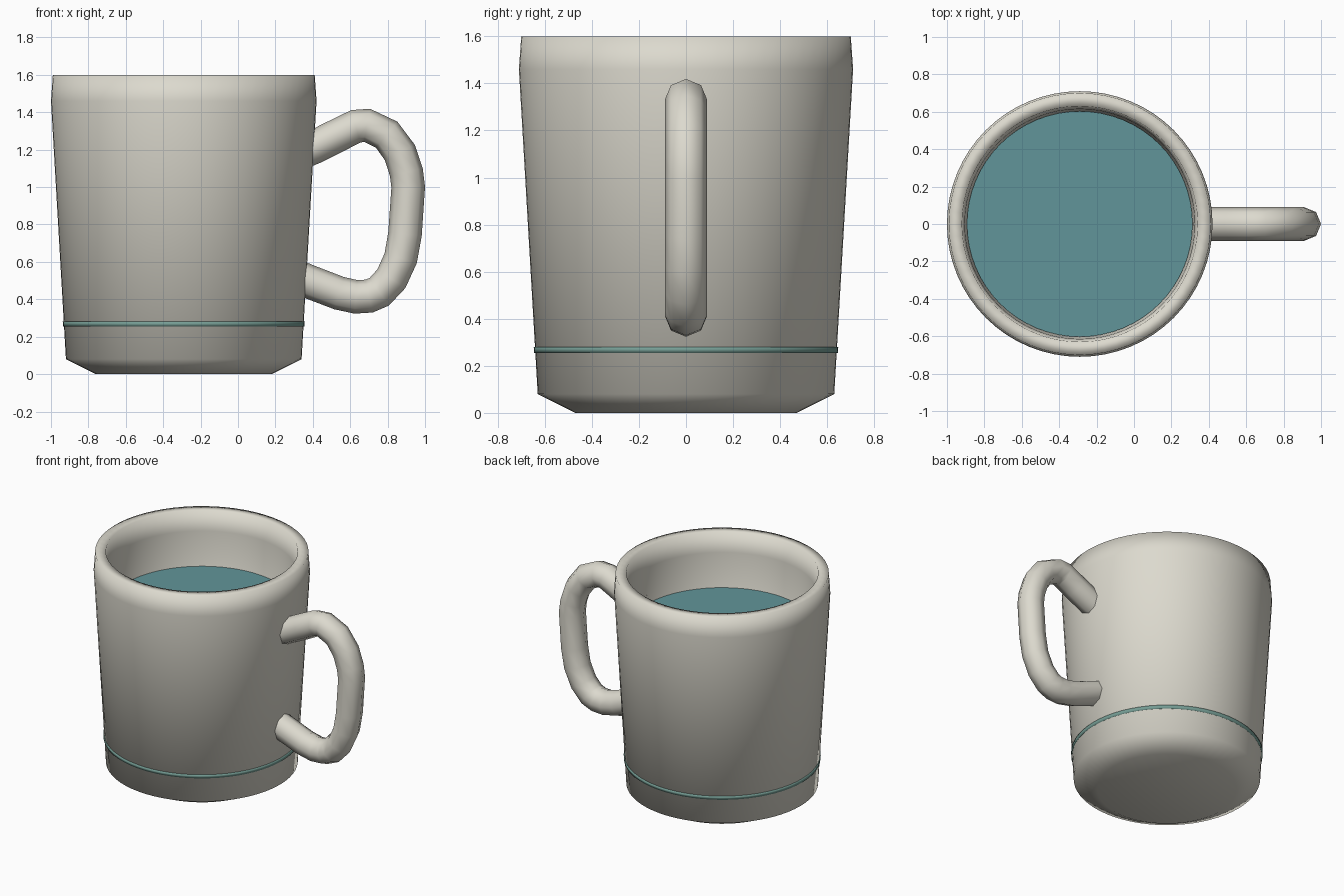
import bpy, bmesh, math

if "Cube" in bpy.data.objects:
    bpy.data.objects.remove(bpy.data.objects["Cube"])

CX = -0.29   # axis of the cup
SEGS = 64


def material(name, rgb):
    m = bpy.data.materials.new(name)
    m.diffuse_color = (*rgb, 1)
    m.use_nodes = True
    m.node_tree.nodes["Principled BSDF"].inputs["Base Color"].default_value = m.diffuse_color
    return m


def lathe(name, profile, mat=None):
    """Revolve (radius, z) points about the cup axis; radius 0 closes with a pole."""
    bm = bmesh.new()
    rings = []
    for r, z in profile:
        n = 1 if r == 0 else SEGS
        rings.append([bm.verts.new((CX + r * math.cos(2 * math.pi * i / SEGS),
                                    r * math.sin(2 * math.pi * i / SEGS), z)) for i in range(n)])
    for a, b in zip(rings, rings[1:]):
        for i in range(SEGS):
            j = (i + 1) % SEGS
            quad = [a[i % len(a)], a[j % len(a)], b[j % len(b)], b[i % len(b)]]
            bm.faces.new(list(dict.fromkeys(quad)))
    for f in bm.faces:
        f.smooth = True
    me = bpy.data.meshes.new(name)
    bm.to_mesh(me)
    bm.free()
    ob = bpy.data.objects.new(name, me)
    bpy.context.collection.objects.link(ob)
    if mat:
        me.materials.append(mat)
    return ob


clay = material("clay", (0.72, 0.70, 0.62))
teal = material("teal_glaze", (0.18, 0.34, 0.30))
drink = material("drink", (0.12, 0.30, 0.32))

# Cup: chamfered foot, tapered wall, soft rim, inner wall and floor
lathe("cup_body", [(0, 0), (0.47, 0), (0.63, 0.08), (0.71, 1.46), (0.70, 1.60),
                   (0.63, 1.60), (0.615, 1.46), (0.56, 0.14), (0, 0.12)], clay)

# Painted band near the foot
lathe("stripe", [(0.635, 0.255), (0.645, 0.255), (0.647, 0.28), (0.637, 0.28)], teal)

# Liquid surface
lathe("liquid", [(0.603, 1.21), (0, 1.21)], drink)

# Handle: eight-sided tube along a bent path, ends sunk in the wall
path = [(0.35, 1.19), (0.41, 1.215), (0.52, 1.27), (0.63, 1.325), (0.69, 1.33),
        (0.795, 1.28), (0.865, 1.185), (0.90, 1.08), (0.91, 1.0), (0.893, 0.75),
        (0.87, 0.62), (0.82, 0.51), (0.755, 0.44), (0.70, 0.417), (0.63, 0.413),
        (0.54, 0.433), (0.365, 0.50), (0.32, 0.52)]
cu = bpy.data.curves.new("handle", 'CURVE')
cu.dimensions = '3D'
cu.bevel_depth = 0.09
cu.bevel_resolution = 2
cu.use_fill_caps = True
sp = cu.splines.new('POLY')
sp.points.add(len(path) - 1)
for p, (x, z) in zip(sp.points, path):
    p.co = (x, 0, z, 1)
handle = bpy.data.objects.new("handle", cu)
bpy.context.collection.objects.link(handle)
cu.materials.append(clay)
bpy.context.view_layer.objects.active = handle
handle.select_set(True)
bpy.ops.object.convert(target='MESH')
bpy.ops.object.shade_smooth_by_angle(angle=math.radians(60))

# Consistent outward normals on the cup and the stripe
for name in ("cup_body", "stripe", "liquid"):
    me = bpy.data.objects[name].data
    bm = bmesh.new()
    bm.from_mesh(me)
    bmesh.ops.recalc_face_normals(bm, faces=bm.faces)
    if name == "liquid" and next(iter(bm.faces)).normal.z < 0:
        bmesh.ops.reverse_faces(bm, faces=bm.faces)
    bm.to_mesh(me)
    bm.free()
